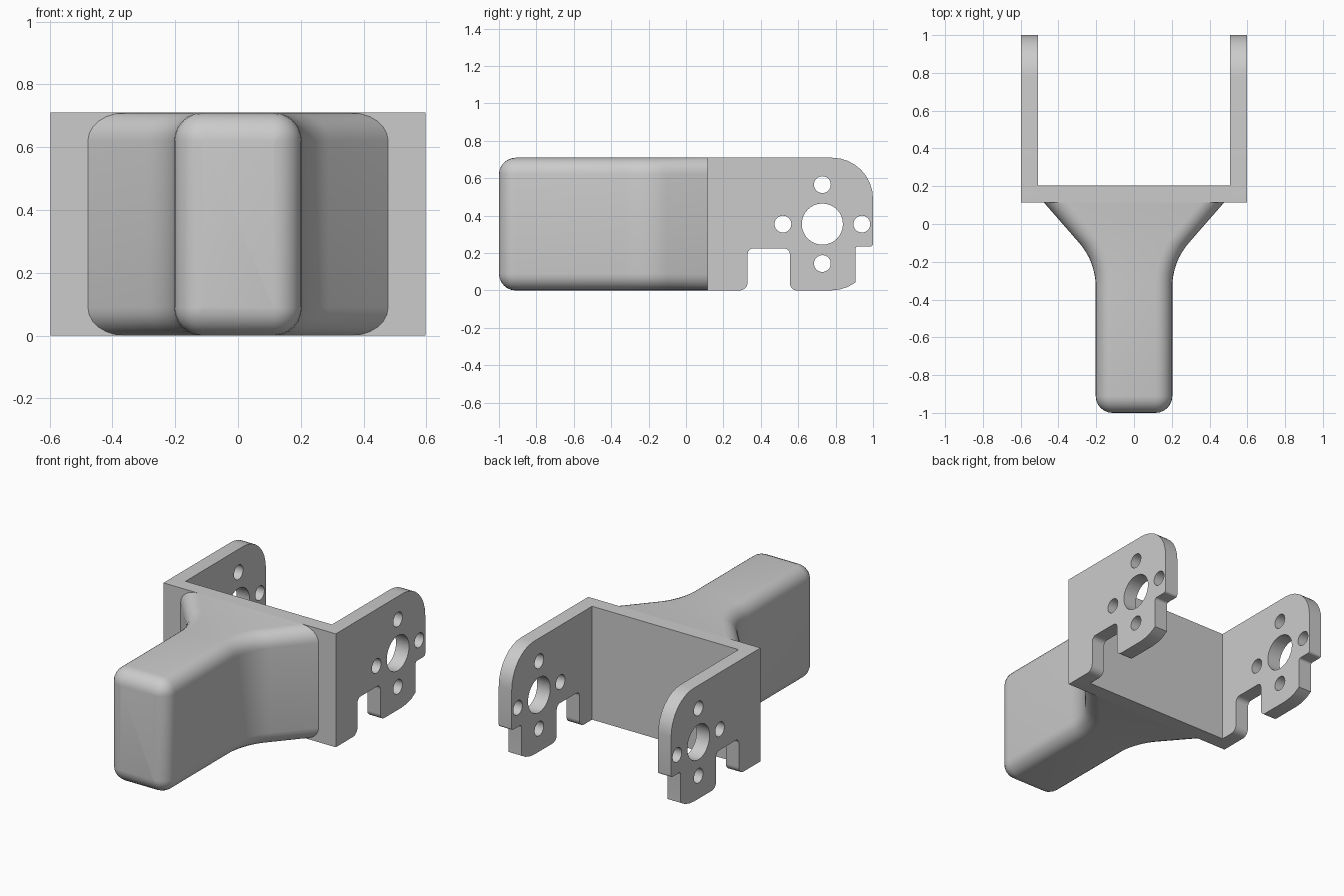
import bpy, bmesh, math
from mathutils import Vector

if "Cube" in bpy.data.objects:
    bpy.data.objects.remove(bpy.data.objects["Cube"], do_unlink=True)

HEIGHT = 0.71
WALL = 0.09
OUTER = 0.597      # half width of the bracket
PLATE_Y = 0.115    # front face of the bracket

grey = bpy.data.materials.new("plain grey")
grey.use_nodes = True
colour = (0.6, 0.6, 0.6, 1)
grey.diffuse_color = colour
grey.node_tree.nodes["Principled BSDF"].inputs["Base Color"].default_value = colour


def add_mesh(name, bm):
    bmesh.ops.remove_doubles(bm, verts=bm.verts, dist=1e-5)
    bmesh.ops.recalc_face_normals(bm, faces=bm.faces)
    mesh = bpy.data.meshes.new(name)
    bm.to_mesh(mesh)
    bm.free()
    mesh.materials.append(grey)
    obj = bpy.data.objects.new(name, mesh)
    bpy.context.collection.objects.link(obj)
    bpy.ops.object.select_all(action='DESELECT')
    obj.select_set(True)
    bpy.context.view_layer.objects.active = obj
    bpy.ops.object.shade_smooth_by_angle(angle=math.radians(30))
    return obj


def fillet(before, corner, after, radius, steps=8):
    """Points of an arc that rounds one corner."""
    corner = Vector(corner)
    a = (Vector(before) - corner).normalized()
    b = (Vector(after) - corner).normalized()
    half = math.acos(a.dot(b)) / 2
    centre = corner + (a + b).normalized() * radius / math.sin(half)
    start = corner + a * radius / math.tan(half) - centre
    end = corner + b * radius / math.tan(half) - centre
    # every point on the chord is pushed out to the radius at an even angle
    sweep = math.pi - 2 * half
    return [centre + (start * math.sin(sweep * (1 - i / steps))
                      + end * math.sin(sweep * i / steps)) / math.sin(sweep)
            for i in range(steps + 1)]


def rounded(corners):
    """Closed outline from (u, v, radius) corners."""
    out = []
    for i, (u, v, r) in enumerate(corners):
        if r:
            out += fillet(corners[i - 1][:2], (u, v),
                          corners[(i + 1) % len(corners)][:2], r)
        else:
            out.append(Vector((u, v)))
    return out


def circle(u, v, r, n=32):
    return [Vector((u + r * math.cos(math.tau * i / n),
                    v + r * math.sin(math.tau * i / n))) for i in range(n)]


# Handle: rounded sections lofted along y, flaring towards the bracket
R = 0.09
ARM = 0.203
sections = []      # y, half width, half height, corner radius in x and in z
for i in range(7):
    a = math.pi / 2 * max(i / 6, 0.01)
    s = R * math.sin(a)
    sections.append((-1 + R - R * math.cos(a), ARM - R + s, HEIGHT / 2 - R + s, s, s))
flare = fillet((ARM, -1), (ARM, -0.2), (0.478, PLATE_Y), 0.35)
flare.append(Vector((0.478, PLATE_Y)))
for i, p in enumerate(flare):
    d = p - flare[i - 1] if i else Vector((0, 1))
    sections.append((p.y, p.x, HEIGHT / 2, R * d.length / d.y, R))

bm = bmesh.new()
rings = []
for y, w, h, rx, rz in sections:
    ring = []
    for quarter, (sx, sz) in enumerate(((1, 1), (-1, 1), (-1, -1), (1, -1))):
        for k in range(7):
            a = math.pi / 2 * (quarter + k / 6)
            ring.append(bm.verts.new((sx * (w - rx) + rx * math.cos(a), y,
                                      HEIGHT / 2 + sz * (h - rz) + rz * math.sin(a))))
    rings.append(ring)
for r0, r1 in zip(rings, rings[1:]):
    for i in range(len(r0)):
        bm.faces.new((r0[i - 1], r0[i], r1[i], r1[i - 1]))
bm.faces.new(rings[0])
bm.faces.new(rings[-1])
add_mesh("handle", bm)

# Cross plate between the two cheeks
bm = bmesh.new()
bmesh.ops.create_cube(bm, size=1)
for v in bm.verts:
    v.co = (v.co.x * 2 * (OUTER - WALL), PLATE_Y + WALL * (v.co.y + 0.5),
            HEIGHT * (v.co.z + 0.5))
add_mesh("cross_plate", bm)

# Cheeks: notched outline in (y, z) with a ring of mounting holes
outline = rounded([
    (PLATE_Y, 0, 0), (0.33, 0, 0.045), (0.33, 0.225, 0.03), (0.555, 0.225, 0.03),
    (0.555, 0, 0.04), (0.77, 0, 0), (0.82, 0.005, 0), (0.865, 0.019, 0),
    (0.905, 0.042, 0), (0.905, 0.235, 0.015), (1, 0.235, 0.015),
    (1, HEIGHT, 0.22), (PLATE_Y, HEIGHT, 0)])
HUB_Y, HUB_Z = 0.729, 0.355
loops = [outline, circle(HUB_Y, HUB_Z, 0.11)]
for dy, dz in ((1, 0), (0, 1), (-1, 0), (0, -1)):
    loops.append(circle(HUB_Y + 0.211 * dy, HUB_Z + 0.211 * dz, 0.045))

curve = bpy.data.curves.new("cheek_profile", 'CURVE')
curve.dimensions = '2D'
curve.fill_mode = 'BOTH'
curve.extrude = WALL / 2
for loop in loops:
    spline = curve.splines.new('POLY')
    spline.points.add(len(loop) - 1)
    spline.use_cyclic_u = True
    for point, p in zip(spline.points, loop):
        point.co = (p.x, p.y, 0, 1)
profile = bpy.data.objects.new("cheek_profile", curve)
bpy.context.collection.objects.link(profile)
bpy.context.view_layer.update()
cheek = bpy.data.meshes.new_from_object(
    profile.evaluated_get(bpy.context.evaluated_depsgraph_get()))
bpy.data.objects.remove(profile, do_unlink=True)

for name, side in (("left_cheek", 1), ("right_cheek", -1)):
    bm = bmesh.new()
    bm.from_mesh(cheek)
    for v in bm.verts:
        v.co = (side * (OUTER - WALL / 2) + v.co.z, v.co.x, v.co.y)
    add_mesh(name, bm)
bpy.data.meshes.remove(cheek)
